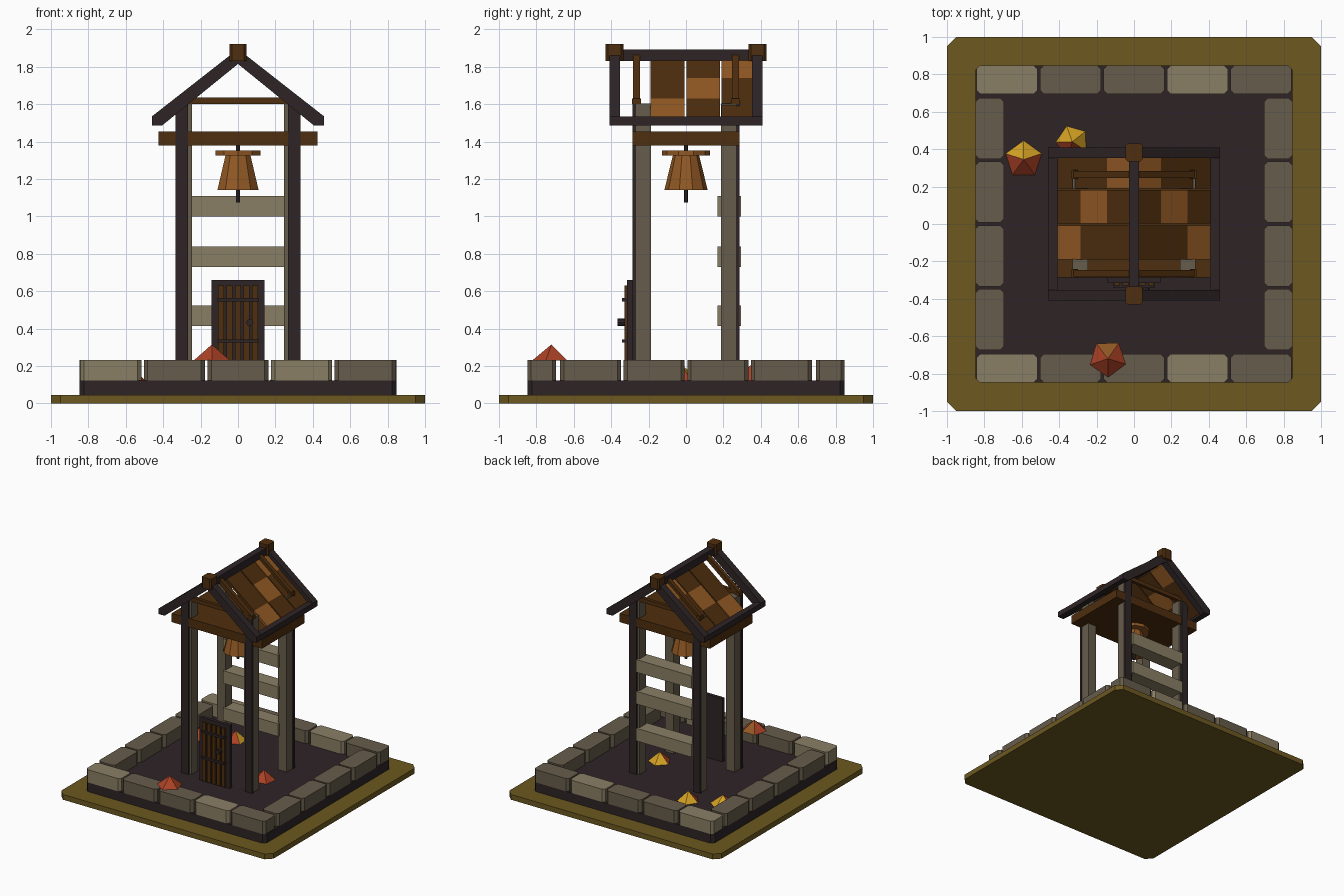
import bpy, bmesh, math
from mathutils import Vector

if "Cube" in bpy.data.objects:
    bpy.data.objects.remove(bpy.data.objects["Cube"])


def material(name, rgb):
    m = bpy.data.materials.new(name)
    lin = [(c / 255 / 12.92) if c < 10 else ((c / 255 + 0.055) / 1.055) ** 2.4 for c in rgb]
    m.diffuse_color = (*lin, 1)
    m.use_nodes = True
    m.node_tree.nodes["Principled BSDF"].inputs["Base Color"].default_value = m.diffuse_color
    return m


OLIVE = material("olive ground", (108, 88, 32))
DARK = material("dark timber", (46, 36, 38))
STONE = material("grey stone", (102, 92, 75))
PALE = material("pale stone", (138, 127, 101))
BROWN = material("brown wood", (78, 46, 14))
COPPER = material("copper", (146, 89, 36))
RED = material("red leaves", (172, 66, 38))
YELLOW = material("yellow leaves", (212, 162, 36))


def mesh_object(name, bm, *mats):
    bmesh.ops.recalc_face_normals(bm, faces=bm.faces)
    me = bpy.data.meshes.new(name)
    bm.to_mesh(me)
    bm.free()
    ob = bpy.data.objects.new(name, me)
    for m in mats:
        me.materials.append(m)
    bpy.context.collection.objects.link(ob)
    return ob


def prism(name, points, depth, mat):
    """Extrude a flat polygon of 3D points along a depth vector."""
    bm = bmesh.new()
    face = bm.faces.new([bm.verts.new(p) for p in points])
    new = bmesh.ops.extrude_face_region(bm, geom=[face])["geom"]
    bmesh.ops.translate(bm, vec=Vector(depth),
                        verts=[v for v in new if isinstance(v, bmesh.types.BMVert)])
    return mesh_object(name, bm, mat)


def box(name, x, y, z, mat, c=0.0):
    """Box from ranges, with its upright edges chamfered by c."""
    (x0, x1), (y0, y1), (z0, z1) = sorted(x), sorted(y), z
    if c:
        pts = [(x0 + c, y0), (x1 - c, y0), (x1, y0 + c), (x1, y1 - c),
               (x1 - c, y1), (x0 + c, y1), (x0, y1 - c), (x0, y0 + c)]
    else:
        pts = [(x0, y0), (x1, y0), (x1, y1), (x0, y1)]
    return prism(name, [(a, b, z0) for a, b in pts], (0, 0, z1 - z0), mat)


def cone(name, sides, r0, r1, z0, z1, mat, center=(0, 0), turn=0.0):
    bm = bmesh.new()
    bmesh.ops.create_cone(bm, cap_ends=True, segments=sides, radius1=r0, radius2=r1, depth=z1 - z0)
    ob = mesh_object(name, bm, mat)
    ob.location = (*center, (z0 + z1) / 2)
    ob.rotation_euler.z = turn
    return ob


# Ground and paved floor
box("ground", (-1, 1), (-1, 1), (0, 0.045), OLIVE, 0.05)
box("floor", (-0.848, 0.848), (-0.848, 0.848), (0.045, 0.123), DARK, 0.025)

# Border stones: five along front and back, four along each side
for s in (-1, 1):
    for i in range(5):
        cx = (i - 2) * 0.34
        box("border_stone", (cx - 0.163, cx + 0.163), (s * 0.695, s * 0.848), (0.123, 0.232),
            PALE if i in (0, 3) else STONE, 0.02)
    for i in range(4):
        cy = (i - 1.5) * 0.34
        box("side_stone", (s * 0.695, s * 0.848), (cy - 0.163, cy + 0.163), (0.123, 0.232), STONE, 0.02)

# Corner posts with dark trim on the front and back
for sx in (-1, 1):
    for sy in (-1, 1):
        box("post", (sx * 0.247, sx * 0.328), (sy * 0.187, sy * 0.272), (0.12, 1.605), STONE)
        box("post_trim", (sx * 0.267, sx * 0.334), (sy * 0.268, sy * 0.287), (0.12, 1.6), DARK)

# Boards across the back
for z in (0.415, 0.73, 1.0):
    box("back_board", (-0.26, 0.26), (0.168, 0.295), (z, z + 0.108), PALE)

# Platform under the roof
box("platform", (-0.425, 0.425), (-0.285, 0.285), (1.38, 1.455), BROWN)

# Bell
cone("bell_rod", 6, 0.011, 0.011, 1.075, 1.385, DARK)
cone("bell_plate", 10, 0.127, 0.127, 1.326, 1.352, COPPER)
cone("bell", 10, 0.116, 0.07, 1.14, 1.327, COPPER)

# Door
box("door_frame", (-0.143, 0.143), (-0.315, -0.285), (0.12, 0.66), DARK)
for i in range(5):
    cx = (i - 2) * 0.045
    box("door_plank", (cx - 0.016, cx + 0.016), (-0.33, -0.31), (0.13, 0.63), BROWN)
for z in (0.325, 0.545):
    box("door_band", (-0.11, 0.11), (-0.343, -0.31), (z, z + 0.018), DARK)
knob = [(0.063 + 0.02 * math.cos(a * math.pi / 4), -0.365, 0.433 + 0.02 * math.sin(a * math.pi / 4))
        for a in range(8)]
prism("door_knob", knob, (0, 0.05, 0), DARK)

# Roof frame: gable rafters, eaves, ridge and ridge caps
for s in (-1, 1):
    for y in (-0.41, 0.352):
        prism("gable_rafter", [(0, y, 1.895), (s * 0.46, y, 1.535), (s * 0.46, y, 1.487),
                               (s * 0.405, y, 1.487), (0, y, 1.815)], (0, 0.058, 0), DARK)
    box("eave_beam", (s * 0.41, s * 0.46), (-0.41, 0.41), (1.487, 1.533), DARK)
    box("ridge_cap", (-0.045, 0.045), (s * 0.335, s * 0.43), (1.83, 1.923), BROWN, 0.012)
box("ridge_beam", (-0.028, 0.028), (-0.4, 0.4), (1.83, 1.893), DARK)


def roof_z(x):
    return 1.855 - 0.79 * x


# Roof tiles in three columns, with a bare bay at the front
steps = (0.015, 0.145, 0.285, 0.412)
for s in (-1, 1):
    for col, (y0, y1) in enumerate(((-0.19, -0.008), (0.002, 0.182), (0.19, 0.356))):
        for k in range(3):
            a, b = steps[k], steps[k + 1]
            prism("roof_tile", [(s * a, y0, roof_z(a)), (s * b, y0, roof_z(b)),
                                (s * b, y0, roof_z(b) - 0.025), (s * a, y0, roof_z(a) - 0.025)],
                  (0, y1 - y0, 0), COPPER if k == 2 - col else BROWN)

# Inner trusses
for y in (-0.265, 0.265):
    box("truss_tie", (-0.31, 0.31), (y - 0.014, y + 0.014), (1.6, 1.635), BROWN)
    for s in (-1, 1):
        prism("truss_rafter", [(0, y - 0.018, 1.885), (s * 0.33, y - 0.018, 1.625),
                               (s * 0.33, y - 0.018, 1.6), (s * 0.3, y - 0.018, 1.6),
                               (0, y - 0.018, 1.84)], (0, 0.036, 0), BROWN)
        box("truss_foot", (s * 0.3, s * 0.335), (y - 0.024, y + 0.024), (1.6, 1.63), BROWN)

# Leaf piles: red at the front, yellow or copper on faces turned to the back
for x, y, z, r, turn, back in ((-0.14, -0.72, 0.23, 0.102, 37, COPPER), (-0.59, 0.345, 0.12, 0.105, 0, YELLOW),
                               (-0.33, 0.44, 0.12, 0.092, 20, YELLOW), (0.26, -0.02, 0.12, 0.095, 10, YELLOW)):
    turn = math.radians(turn)
    pile = cone("leaf_pile", 5, r, 0, z, z + 0.085, RED, (x, y), turn)
    pile.data.materials.append(back)
    for p in pile.data.polygons:
        n = p.normal
        ny = n.x * math.sin(turn) + n.y * math.cos(turn)
        p.material_index = int(ny > (0.4 if back == COPPER else -0.1))
